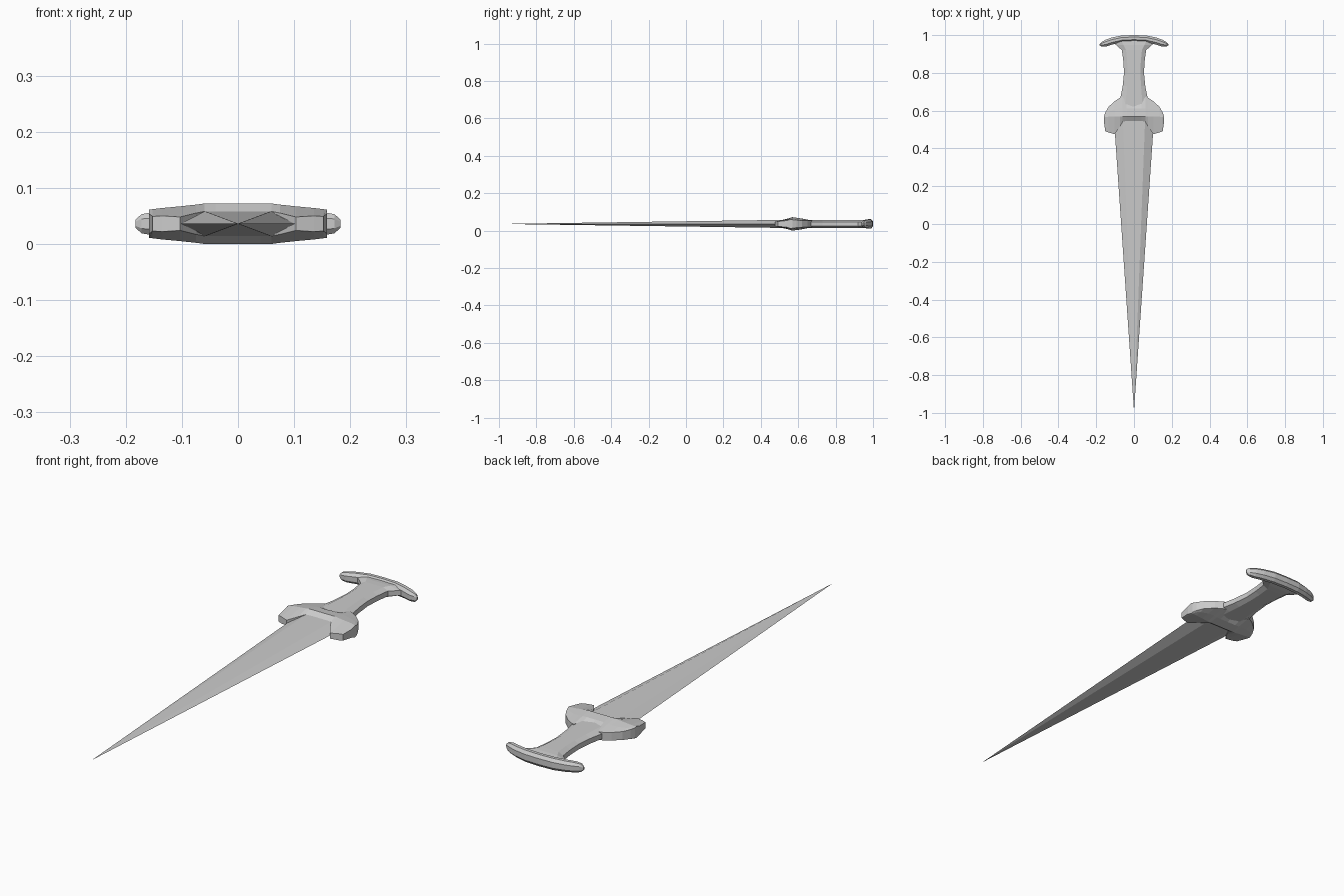
import bpy, bmesh

ZC = 0.036  # mid-plane of the dagger


def loft(name, rings, tip=None):
    """Skin equal-length point rings; close with caps, or a tip at the end."""
    bm = bmesh.new()
    rows = [[bm.verts.new((x, y, z + ZC)) for x, y, z in r] for r in rings]
    n = len(rows[0])
    for a, b in zip(rows, rows[1:]):
        for i in range(n):
            j = (i + 1) % n
            bm.faces.new((a[i], a[j], b[j], b[i]))
    bm.faces.new(rows[0])
    if tip:
        t = bm.verts.new((tip[0], tip[1], tip[2] + ZC))
        for i in range(n):
            bm.faces.new((rows[-1][i], rows[-1][(i + 1) % n], t))
    else:
        bm.faces.new(rows[-1][::-1])
    bmesh.ops.recalc_face_normals(bm, faces=bm.faces[:])
    me = bpy.data.meshes.new(name)
    bm.to_mesh(me)
    bm.free()
    ob = bpy.data.objects.new(name, me)
    bpy.context.collection.objects.link(ob)
    return ob


def mirrored(sections, ring):
    """Rings from left tip to right tip, given sections for x >= 0."""
    left = [ring(-s[0], *s[1:]) for s in reversed(sections) if s[0] > 0]
    return left + [ring(*s) for s in sections]


# Blade: flattened hexagon tapering to a point
def blade_ring(y, w, c, h):
    return [(w, y, 0), (c, y, h), (-c, y, h), (-w, y, 0), (-c, y, -h), (c, y, -h)]


loft("blade", [blade_ring(0.58, 0.107, 0.06, 0.0225),
               blade_ring(0.48, 0.101, 0.056, 0.021)], tip=(0, -0.99, 0))


# Guard: ridged sections across x (front edge, ridge, back edge with half heights)
def guard_ring(x, yf, zf, yr, zr, ys, zs, yb, zb):
    top = [(yf, zf), (yr, zr), (ys, zs), (yb, zb)]
    return [(x, y, z) for y, z in top] + [(x, y, -z) for y, z in reversed(top)]


loft("guard", mirrored([
    (0.0, 0.545, 0.022, 0.568, 0.036, 0.612, 0.030, 0.625, 0.020),
    (0.04, 0.545, 0.022, 0.568, 0.036, 0.612, 0.030, 0.640, 0.020),
    (0.06, 0.542, 0.022, 0.568, 0.036, 0.612, 0.029, 0.673, 0.018),
    (0.075, 0.515, 0.019, 0.568, 0.034, 0.612, 0.027, 0.668, 0.017),
    (0.103, 0.475, 0.012, 0.568, 0.031, 0.608, 0.025, 0.650, 0.017),
    (0.135, 0.485, 0.014, 0.568, 0.028, 0.595, 0.024, 0.620, 0.018),
    (0.152, 0.491, 0.013, 0.566, 0.026, 0.578, 0.024, 0.590, 0.020),
    (0.159, 0.540, 0.018, 0.562, 0.025, 0.566, 0.024, 0.570, 0.022),
], guard_ring))


# Grip: waisted octagon flaring into the pommel
def grip_ring(y, w, c, h):
    s = h * 0.5
    return [(w, y, -s), (w, y, s), (c, y, h), (-c, y, h),
            (-w, y, s), (-w, y, -s), (-c, y, -h), (c, y, -h)]


loft("grip", [grip_ring(*s) for s in [
    (0.60, 0.080, 0.048, 0.022),
    (0.672, 0.071, 0.042, 0.022),
    (0.73, 0.060, 0.037, 0.022),
    (0.80, 0.053, 0.034, 0.022),
    (0.86, 0.056, 0.036, 0.022),
    (0.92, 0.064, 0.042, 0.022),
    (0.948, 0.095, 0.056, 0.021),
    (0.975, 0.130, 0.070, 0.018)]])


# Pommel: crescent crossbar with bevelled edges
def pommel_ring(x, yf, yb, h):
    d = (yb - yf) * 0.3
    return [(x, yf, -h * .5), (x, yf, h * .5), (x, yf + d, h), (x, yb - d, h),
            (x, yb, h * .5), (x, yb, -h * .5), (x, yb - d, -h), (x, yf + d, -h)]


loft("pommel", mirrored([
    (0.0, 0.966, 1.0, 0.025),
    (0.065, 0.962, 0.998, 0.025),
    (0.115, 0.950, 0.988, 0.023),
    (0.150, 0.939, 0.976, 0.021),
    (0.172, 0.940, 0.963, 0.017),
    (0.183, 0.947, 0.952, 0.007),
], pommel_ring))
